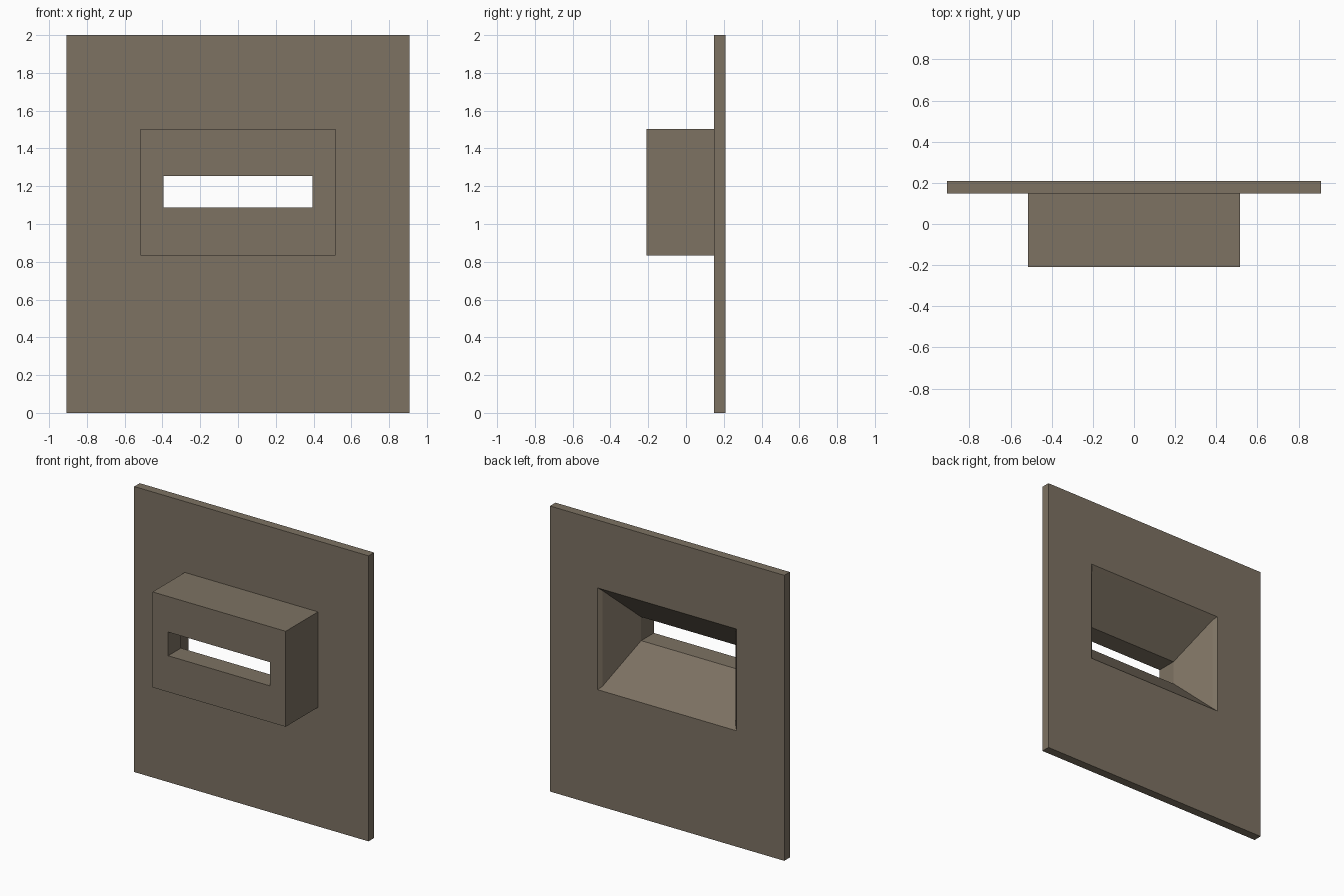
import bpy, bmesh

if "Cube" in bpy.data.objects:
    bpy.data.objects.remove(bpy.data.objects["Cube"])

# One flat stone colour
stone = bpy.data.materials.new("brown grey stone")
stone.diffuse_color = (0.205, 0.168, 0.123, 1)
stone.use_nodes = True
stone.node_tree.nodes["Principled BSDF"].inputs["Base Color"].default_value = stone.diffuse_color

# Rectangular rings (half width, bottom z, top z, y), walked round the section
RINGS = [
    (0.908, 0.0, 2.0, 0.209),        # wall panel, back
    (0.908, 0.0, 2.0, 0.148),        # wall panel, front
    (0.516, 0.834, 1.503, 0.148),    # box where it meets the panel
    (0.516, 0.834, 1.503, -0.209),   # box front
    (0.395, 1.088, 1.254, -0.209),   # slot, front
    (0.395, 1.088, 1.254, -0.068),   # slot, inner end
    (0.516, 0.834, 1.503, 0.187),    # funnel mouth
    (0.538, 0.812, 1.525, 0.209),    # chamfer on the back face
]

bm = bmesh.new()
loops = [[bm.verts.new(p) for p in ((-w, y, lo), (w, y, lo), (w, y, hi), (-w, y, hi))]
         for w, lo, hi, y in RINGS]

# Bridge each ring to the next; the last closes back onto the first
for a, b in zip(loops, loops[1:] + loops[:1]):
    for i in range(4):
        j = (i + 1) % 4
        bm.faces.new((a[i], a[j], b[j], b[i]))
bmesh.ops.recalc_face_normals(bm, faces=bm.faces[:])

mesh = bpy.data.meshes.new("slotted_wall_panel")
bm.to_mesh(mesh)
bm.free()
mesh.materials.append(stone)
wall = bpy.data.objects.new("slotted_wall_panel", mesh)
bpy.context.collection.objects.link(wall)
